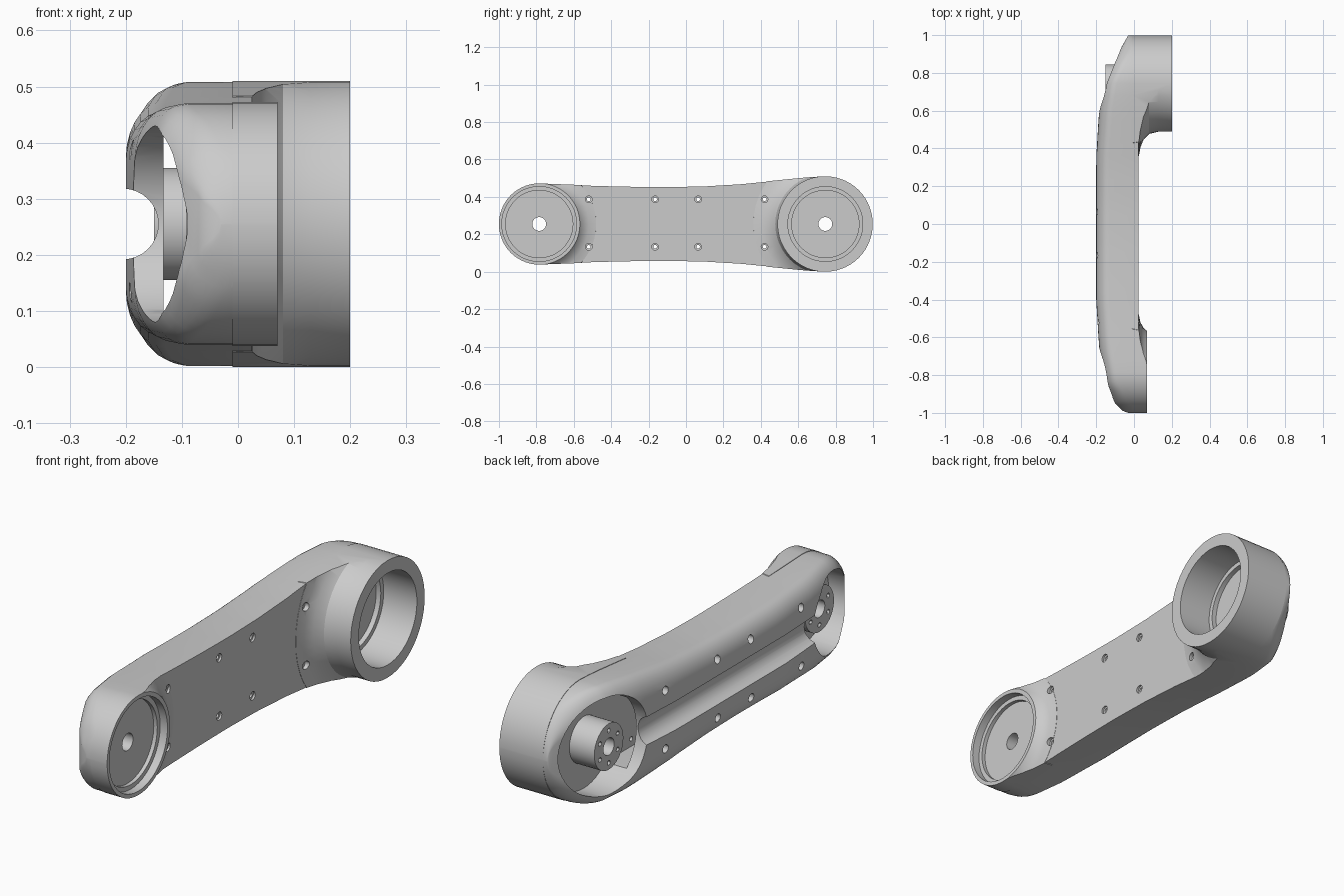
import bpy, bmesh, math
from mathutils import Matrix

cube = bpy.data.objects.get("Cube")
if cube:
    bpy.data.objects.remove(cube, do_unlink=True)

MID = 0.255
SMALL_Y, SMALL_R = -0.785, 0.215
BIG_Y, BIG_R = 0.745, 0.253
FACE = 0.025


def lerp_table(table, v):
    for (a, fa), (b, fb) in zip(table, table[1:]):
        if v <= b:
            return fa + (fb - fa) * max(0, v - a) / (b - a)
    return table[-1][1]


NECK = [(SMALL_Y, 0.215), (-0.5, 0.204), (-0.3, 0.199), (-0.1, 0.197), (0.1, 0.201),
        (0.3, 0.213), (0.5, 0.233), (0.65, 0.248), (BIG_Y, 0.253)]
BACK = [(-1, -0.03), (-0.99, -0.06), (-0.95, -0.10), (-0.85, -0.15), (-0.65, -0.185),
        (-0.4, -0.2), (0.35, -0.2), (0.6, -0.185), (0.75, -0.16), (0.85, -0.115), (1, -0.03)]


def half_height(y):
    if y < SMALL_Y:
        return math.sqrt(max(SMALL_R ** 2 - (y - SMALL_Y) ** 2, 1e-6))
    if y > BIG_Y:
        return math.sqrt(max(BIG_R ** 2 - (y - BIG_Y) ** 2, 1e-6))
    return lerp_table(NECK, y)


def stations():
    n = 14
    ys = [SMALL_Y - SMALL_R * math.cos(i * math.pi / 2 / n) for i in range(n)]
    ys += [SMALL_Y + (BIG_Y - SMALL_Y) * i / 24 for i in range(24)]
    ys += [BIG_Y + BIG_R * math.sin(i * math.pi / 2 / n) for i in range(n + 1)]
    return ys


def finish(name, bm):
    bmesh.ops.recalc_face_normals(bm, faces=bm.faces)
    mesh = bpy.data.meshes.new(name)
    bm.to_mesh(mesh)
    bm.free()
    obj = bpy.data.objects.new(name, mesh)
    bpy.context.collection.objects.link(obj)
    return obj


def loft(name, rings):
    bm = bmesh.new()
    loops = [[bm.verts.new(p) for p in ring] for ring in rings]
    for a, b in zip(loops, loops[1:]):
        for i in range(len(a)):
            j = (i + 1) % len(a)
            bm.faces.new((a[i], a[j], b[j], b[i]))
    bm.faces.new(loops[0])
    bm.faces.new(loops[-1])
    return finish(name, bm)


def lathe(name, y, profile, z=MID, sides=48):
    """Solid of revolution about an x-wise axis; profile is (x, radius)."""
    angles = [2 * math.pi * i / sides for i in range(sides)]
    return loft(name, [[(x, y + r * math.cos(a), z + r * math.sin(a)) for a in angles]
                       for x, r in profile])


def box(name, lo, hi):
    bm = bmesh.new()
    size = [b - a for a, b in zip(lo, hi)]
    centre = [(a + b) / 2 for a, b in zip(lo, hi)]
    bmesh.ops.create_cube(bm, size=1, matrix=Matrix.Translation(centre) @ Matrix.Diagonal((*size, 1)))
    return finish(name, bm)


def boolean(target, tool, op="DIFFERENCE"):
    tool.hide_render = True
    mod = target.modifiers.new(op, "BOOLEAN")
    mod.operation, mod.solver, mod.object = op, "EXACT", tool
    bpy.context.view_layer.objects.active = target
    bpy.ops.object.modifier_apply(modifier=mod.name)
    bpy.data.objects.remove(tool, do_unlink=True)


# Arm body: flat on the +x side, rounded on the -x side
def section(y):
    h, back = half_height(y), lerp_table(BACK, y)
    shoulder = min(back + 0.07, 0)
    top = [(FACE, h)]
    for i in range(8):
        a = i * math.pi / 14
        top.append((shoulder - (shoulder - back) * math.sin(a), h * (0.55 + 0.45 * math.cos(a))))
    ring = top + [(x, -z) for x, z in reversed(top)]
    return [(x, y, MID + z) for x, z in ring]


arm = loft("arm_body", [section(y) for y in stations()])


# Joint bosses flare into the arm and are trimmed to its outline
def outline(x):
    ys = stations()
    top = [(x, y, MID + half_height(y) + 0.002) for y in ys]
    return top + [(x, y, 2 * MID - z) for x, y, z in reversed(top)]


for y, profile in (
        (SMALL_Y, [(-0.01, 0.31), (0.026, 0.305), (0.034, 0.265), (0.05, 0.235), (0.07, 0.218)]),
        (BIG_Y, [(-0.01, 0.39), (0.026, 0.385), (0.034, 0.34), (0.05, 0.30), (0.08, 0.268),
                 (0.13, 0.256), (0.2, 0.256)])):
    boss = lathe("boss", y, profile)
    boolean(boss, loft("outline_trim", [outline(-0.1), outline(0.3)]), "INTERSECT")
    boolean(arm, boss, "UNION")

# Internal cable passage and the half-round trough on the back
boolean(arm, box("passage", (-0.133, SMALL_Y, 0.10), (-0.03, BIG_Y, 0.41)))
trough = [[(-0.205 + 0.063 * math.cos(i * math.pi / 16), y, MID + 0.063 * math.sin(i * math.pi / 16))
           for i in range(32)] for y in (SMALL_Y, BIG_Y)]
boolean(arm, loft("trough", trough))

# Back pockets, stepped front sockets and axle bores
for y, pocket_r, floor, rim, step in ((SMALL_Y, 0.175, -0.015, 0.07, 0.035),
                                      (BIG_Y, 0.213, -0.03, 0.2, 0.04)):
    boolean(arm, lathe("pocket", y, [(-0.4, pocket_r), (floor, pocket_r)]))
    boolean(arm, lathe("socket", y, [(step, 0.2), (rim + 0.1, 0.2)]))
    boolean(arm, lathe("socket_step", y, [(0.018, 0.18), (step + 0.01, 0.18)]))
    boolean(arm, lathe("bore", y, [(-0.3, 0.037), (0.3, 0.037)], sides=24))

# Screw holes with counterbores, in two rows
for y in (-0.52, -0.165, 0.065, 0.42):
    for z in (0.133, 0.387):
        boolean(arm, lathe("screw_hole", y, [(-0.3, 0.018), (-0.1, 0.018), (-0.099, 0.01),
                                             (0.015, 0.01), (0.016, 0.018), (0.1, 0.018)], z, 16))

# Bored hubs with a ring of bolt holes inside the pockets
hubs = []
for name, y, face, base in (("small_hub", SMALL_Y, -0.093, -0.013), ("big_hub", BIG_Y, -0.15, -0.028)):
    hub = lathe(name, y, [(face, 0.1), (base, 0.1)], sides=32)
    boolean(hub, lathe("hub_bore", y, [(-0.3, 0.037), (0.1, 0.037)], sides=24))
    for i in range(6):
        a = math.radians(60 * i + 30)
        boolean(hub, lathe("bolt_hole", y + 0.07 * math.cos(a),
                           [(face - 0.02, 0.01), (face + 0.05, 0.01)], MID + 0.07 * math.sin(a), 12))
    hubs.append(hub)

# Smooth shading with crisp edges
bpy.ops.object.select_all(action="DESELECT")
for obj in [arm] + hubs:
    obj.select_set(True)
bpy.context.view_layer.objects.active = arm
bpy.ops.object.shade_smooth_by_angle(angle=math.radians(30))
